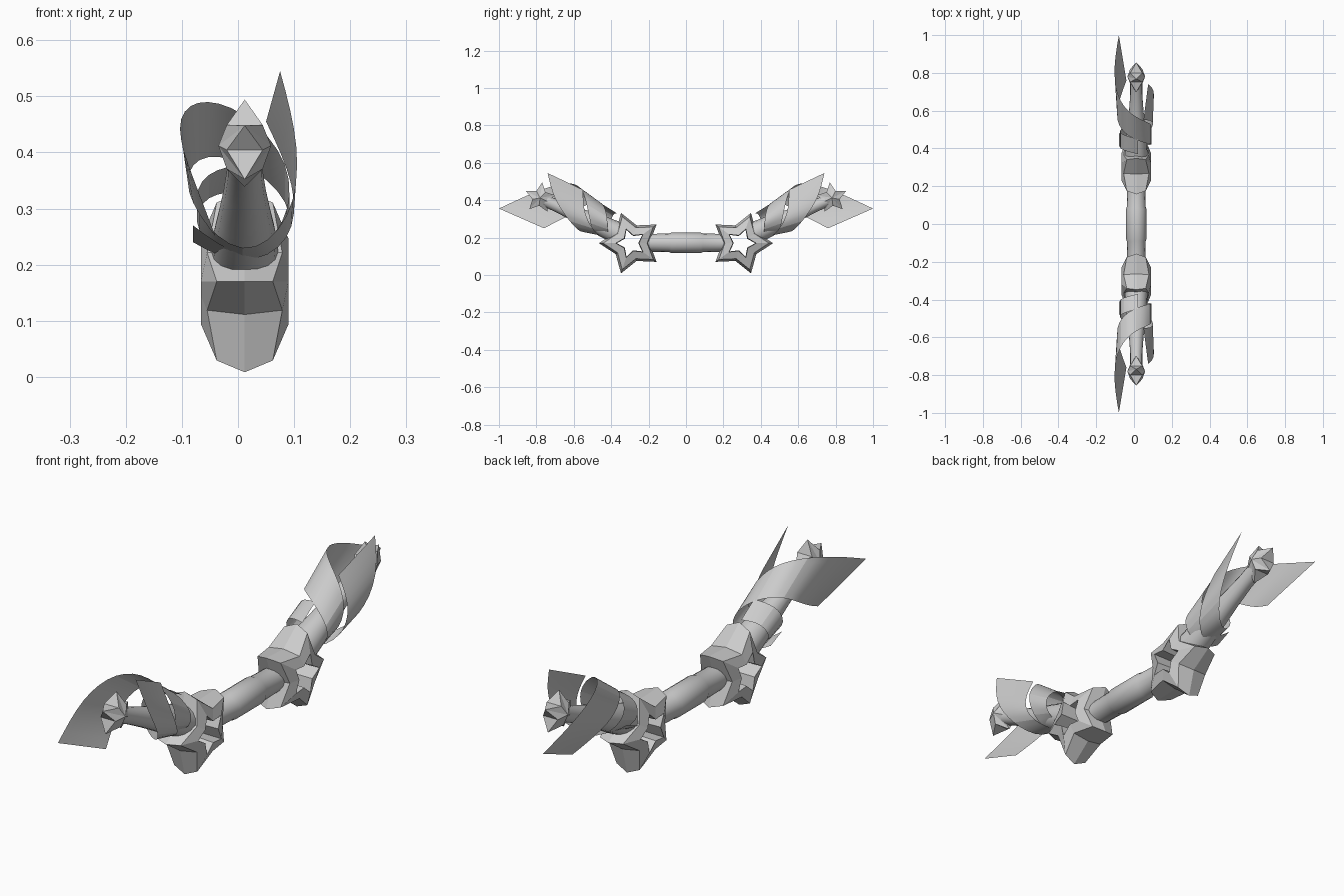
import bpy, bmesh, math
from mathutils import Vector

if "Cube" in bpy.data.objects:
    bpy.data.objects.remove(bpy.data.objects["Cube"])

grey = bpy.data.materials.new("plain_grey")
grey.use_nodes = True
grey.diffuse_color = (0.6, 0.6, 0.6, 1)
grey.node_tree.nodes["Principled BSDF"].inputs["Base Color"].default_value = (0.6, 0.6, 0.6, 1)

CX = 0.012                                  # centre line of the bow
SLOPE = math.radians(24)
AXIS = Vector((0, math.cos(SLOPE), math.sin(SLOPE)))


def make(name, bm, smooth=False, mirror=True, closed=True):
    if closed:
        bmesh.ops.recalc_face_normals(bm, faces=bm.faces)
    mesh = bpy.data.meshes.new(name)
    bm.to_mesh(mesh)
    bm.free()
    mesh.materials.append(grey)
    obj = bpy.data.objects.new(name, mesh)
    bpy.context.collection.objects.link(obj)
    if mirror:
        mod = obj.modifiers.new("both_ends", "MIRROR")
        mod.use_axis = (False, True, False)
    if smooth:
        bpy.context.view_layer.objects.active = obj
        obj.select_set(True)
        bpy.ops.object.shade_smooth_by_angle(angle=math.radians(40))
        obj.select_set(False)
    return obj


def bridge(bm, a, b):
    n = len(a)
    for i in range(n):
        j = (i + 1) % n
        bm.faces.new((a[i], a[j], b[j], b[i]))


def lathe(name, profile, start, axis, mirror, sides=16):
    """Round bar: profile is (distance along axis, radius)."""
    bm = bmesh.new()
    side = Vector((1, 0, 0))
    up = side.cross(axis)
    rings = []
    for s, r in profile:
        c = start + axis * s
        turn = [math.tau * k / sides for k in range(sides)]
        rings.append([bm.verts.new(c + (side * math.cos(t) + up * math.sin(t)) * r) for t in turn])
    for a, b in zip(rings, rings[1:]):
        bridge(bm, a, b)
    bm.faces.new(rings[0])
    bm.faces.new(rings[-1])
    return make(name, bm, True, mirror)


def polar(x, r, angle, centre):
    return Vector((CX + x, centre[0] + r * math.cos(angle), centre[1] + r * math.sin(angle)))


# Grip rod between the stars
lathe("grip_rod", [(-0.21, 0.047), (-0.09, 0.05), (-0.08, 0.054), (0.08, 0.054), (0.09, 0.05), (0.21, 0.047)],
      Vector((CX, 0, 0.172)), Vector((0, 1, 0)), False)

# Curved-out arms
lathe("arm", [(-0.02, 0.06), (0.06, 0.056), (0.14, 0.048), (0.25, 0.038), (0.34, 0.032), (0.42, 0.032)],
      Vector((CX, 0.376, 0.229)), AXIS, True)

# Hollow bevelled stars: (half width at tip, at valley, tip radius, valley radius)
bm = bmesh.new()
outer, edge, rim, hole = (0, 0, .17, .1), (.05, .067, .148, .087), (.078, .078, .08, .044), (0, 0, .075, .04)
loops = [(1, outer), (1, edge), (1, rim), (1, hole), (-1, rim), (-1, edge)]
rings = []
for sign, spec in loops:
    rings.append([bm.verts.new(polar(sign * spec[k % 2], spec[2 + k % 2], math.pi * k / 5, (0.295, 0.17)))
                  for k in range(10)])
for a, b in zip(rings, rings[1:] + rings[:1]):
    bridge(bm, a, b)
make("hollow_star", bm)

# Faceted star gems on the arm ends
bm = bmesh.new()
centre, tilt = (0.78, 0.412), SLOPE + 0.03
tips = [bm.verts.new(polar(0, 0.083, tilt + math.tau * k / 5, centre)) for k in range(5)]
valleys = []
for sign in (-1, 1):
    peak = bm.verts.new(polar(sign * 0.047, 0, 0, centre))
    ring = [bm.verts.new(polar(sign * 0.032, 0.042, tilt + math.tau * (k + 0.5) / 5, centre)) for k in range(5)]
    valleys.append(ring)
    for k in range(5):
        bm.faces.new((peak, ring[k - 1], tips[k]))
        bm.faces.new((peak, tips[k], ring[k]))
for k in range(5):
    for j in (k, k - 1):
        bm.faces.new((tips[k], valleys[0][j], valleys[1][j]))
make("star_gem", bm)


# Wrapped ribbons: each station is (outer edge point, inner edge point)
def ribbon(name, stations):
    bm = bmesh.new()
    rows = [[bm.verts.new(p) for p in (o, Vector(o).lerp(Vector(i), 0.5), i)] for o, i in stations]
    for a, b in zip(rows, rows[1:]):
        for k in range(2):
            bm.faces.new((a[k], a[k + 1], b[k + 1], b[k]))
    obj = make(name, bm, True, closed=False)
    sub = obj.modifiers.new("soft_bend", "SUBSURF")
    sub.levels = sub.render_levels = 2
    sub.boundary_smooth = "PRESERVE_CORNERS"


ribbon("long_ribbon", [
    ((-.08, 1, .355), (-.04, .76, .25)),
    ((-.115, .8, .45), (-.1, .6, .33)),
    ((-.08, .64, .5), (-.08, .5, .4)),
    ((.01, .56, .48), (.01, .44, .39)),
    ((.1, .53, .38), (.1, .42, .31)),
    ((.09, .51, .27), (.09, .42, .24)),
    ((.01, .49, .2), (.01, .41, .19)),
    ((-.08, .48, .27), (-.08, .41, .24))])
ribbon("short_ribbon", [
    ((.075, .74, .545), (.05, .55, .455)),
    ((.112, .71, .41), (.105, .55, .34)),
    ((.1, .62, .28), (.1, .5, .24)),
    ((.01, .54, .2), (.01, .44, .19)),
    ((-.09, .5, .3), (-.09, .41, .26)),
    ((-.06, .47, .37), (-.06, .39, .33)),
    ((.02, .45, .38), (.02, .37, .33))])
